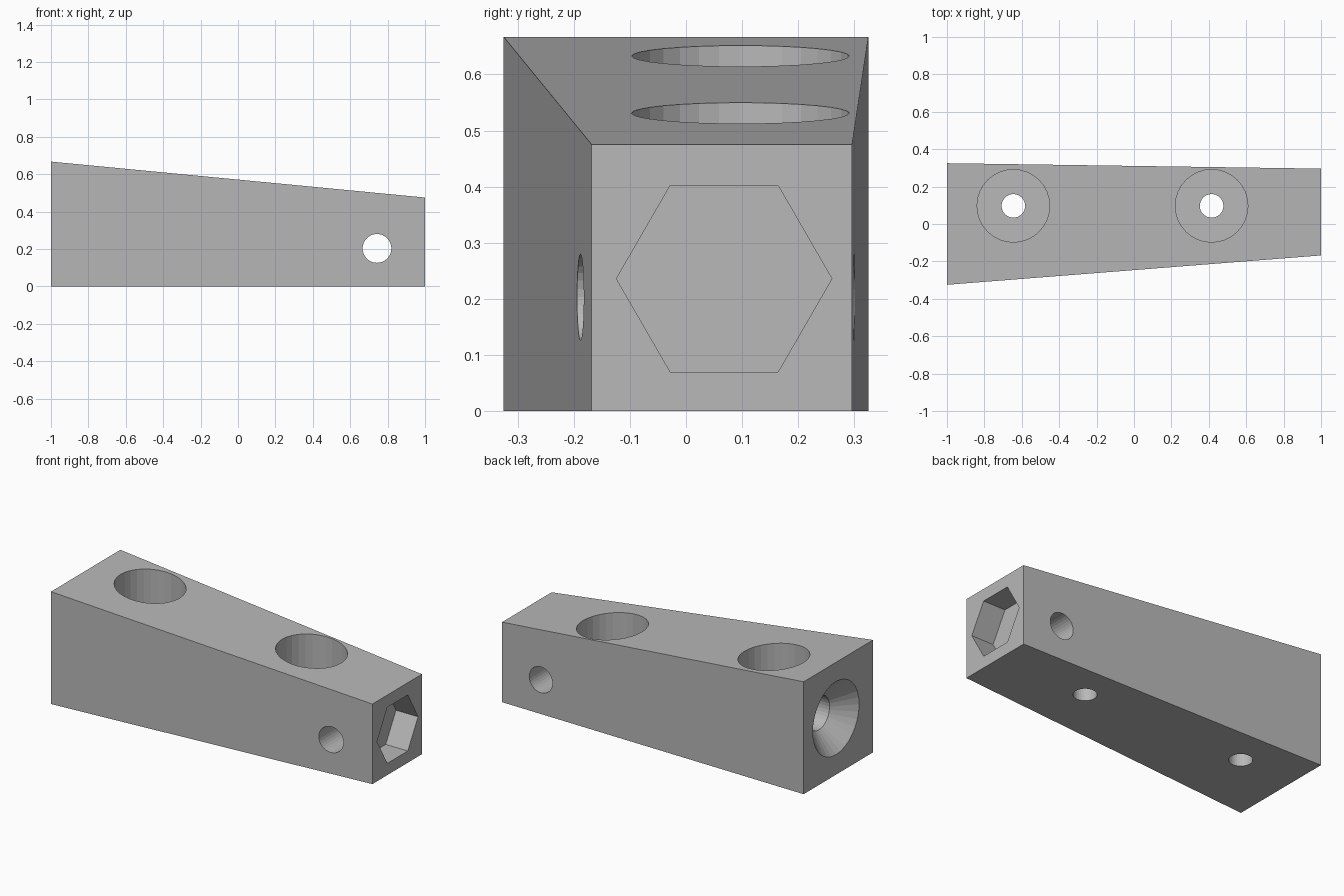
import bpy, bmesh, math

if "Cube" in bpy.data.objects:
    bpy.data.objects.remove(bpy.data.objects["Cube"])

grey = bpy.data.materials.new("plain grey")
grey.diffuse_color = (0.48, 0.48, 0.48, 1)
grey.use_nodes = True
grey.node_tree.nodes["Principled BSDF"].inputs["Base Color"].default_value = grey.diffuse_color


def make_object(name, bm):
    bmesh.ops.recalc_face_normals(bm, faces=bm.faces)
    mesh = bpy.data.meshes.new(name)
    bm.to_mesh(mesh)
    bm.free()
    mesh.materials.append(grey)
    obj = bpy.data.objects.new(name, mesh)
    bpy.context.collection.objects.link(obj)
    return obj


def loft(name, rings):
    """Solid through a series of rings with equal point counts."""
    bm = bmesh.new()
    loops = [[bm.verts.new(p) for p in ring] for ring in rings]
    n = len(loops[0])
    for a, b in zip(loops, loops[1:]):
        for i in range(n):
            j = (i + 1) % n
            bm.faces.new((a[i], a[j], b[j], b[i]))
    bm.faces.new(loops[0])
    bm.faces.new(loops[-1])
    return make_object(name, bm)


def turned(name, axis, centre, steps, sides=32):
    """Turned solid along an axis; steps are (position, radius)."""
    rings = []
    for t, r in steps:
        ring = []
        for i in range(sides):
            a = 2 * math.pi * i / sides
            p = [centre[0] + r * math.cos(a), centre[1] + r * math.sin(a)]
            p.insert(axis, t)
            ring.append(p)
        rings.append(ring)
    return loft(name, rings)


# Tapered block
def end_section(x, y0, y1, top):
    return [(x, y0, 0), (x, y1, 0), (x, y1, top), (x, y0, top)]


block = loft("tapered_block", [end_section(-1, -0.325, 0.325, 0.667),
                               end_section(1, -0.168, 0.296, 0.475)])

# Counterbored screw holes, from the top through the base
cutters = [turned("screw_hole", 2, (x, 0.097),
                  [(-0.1, 0.063), (0.2, 0.063), (0.2, 0.194), (0.9, 0.194)])
           for x in (-0.645, 0.415)]

# Cross hole through the sides
cutters.append(turned("cross_hole", 1, (0.743, 0.203),
                      [(-0.6, 0.077), (0.6, 0.077)]))

# Hexagonal pocket in the small end
cutters.append(turned("hex_pocket", 0, (0.068, 0.236),
                      [(0.855, 0.192), (1.1, 0.192)], 6))

# Countersunk bore in the large end
cutters.append(turned("countersunk_bore", 0, (0.022, 0.336),
                      [(-1.112, 0.334), (-0.888, 0.1), (-0.645, 0.1)]))

# Cut every hole, then discard the cutters
bpy.context.view_layer.objects.active = block
for cutter in cutters:
    cutter.hide_render = True
    mod = block.modifiers.new(cutter.name, 'BOOLEAN')
    mod.operation = 'DIFFERENCE'
    mod.solver = 'EXACT'
    mod.object = cutter
    bpy.ops.object.modifier_apply(modifier=mod.name)
    bpy.data.objects.remove(cutter)
